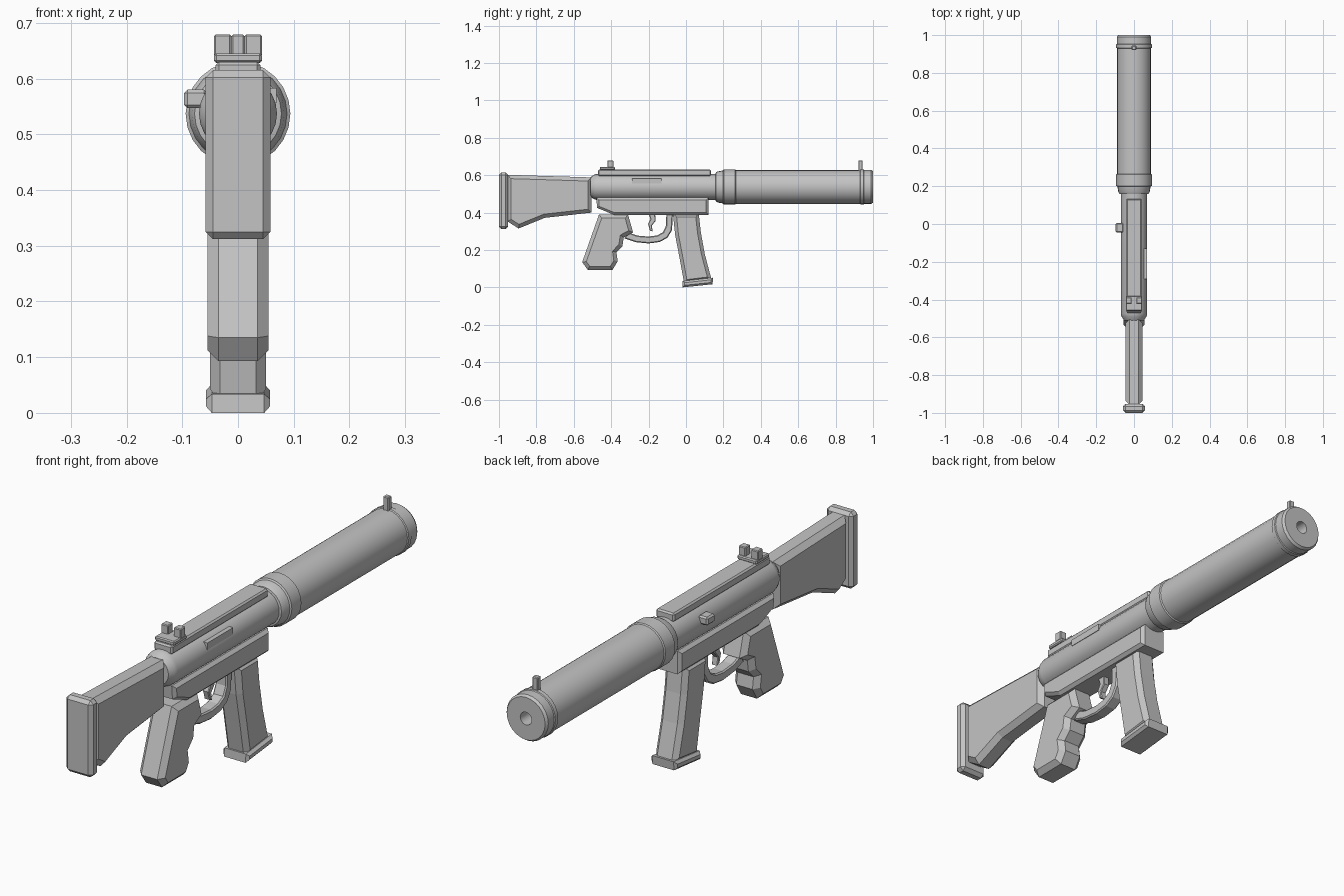
import bpy, bmesh, math

if "Cube" in bpy.data.objects:
    bpy.data.objects.remove(bpy.data.objects["Cube"])

grey = bpy.data.materials.new("matte_grey")
grey.diffuse_color = (0.55, 0.55, 0.55, 1)
grey.use_nodes = True
grey.node_tree.nodes["Principled BSDF"].inputs["Base Color"].default_value = grey.diffuse_color
AXIS_Z = 0.537   # height of the barrel axis


def finish(name, bm, smooth=False):
    bmesh.ops.recalc_face_normals(bm, faces=bm.faces[:])
    me = bpy.data.meshes.new(name)
    bm.to_mesh(me)
    bm.free()
    me.materials.append(grey)
    ob = bpy.data.objects.new(name, me)
    bpy.context.collection.objects.link(ob)
    if smooth:
        bpy.ops.object.select_all(action='DESELECT')
        ob.select_set(True)
        bpy.context.view_layer.objects.active = ob
        bpy.ops.object.shade_smooth_by_angle(angle=math.radians(32))
    return ob


def plate(name, pts, half, bevel=0.0):
    """Side profile (y, z) extruded across x, with chamfered side rims."""
    bm = bmesh.new()
    a = [bm.verts.new((-half, y, z)) for y, z in pts]
    b = [bm.verts.new((half, y, z)) for y, z in pts]
    n = len(pts)
    caps = [bm.faces.new(a), bm.faces.new(b[::-1])]
    for i in range(n):
        j = (i + 1) % n
        bm.faces.new((a[i], b[i], b[j], a[j]))
    bmesh.ops.recalc_face_normals(bm, faces=bm.faces[:])
    if bevel:
        rims = list({e for f in caps for e in f.edges})
        bmesh.ops.bevel(bm, geom=rims, offset=bevel, segments=1,
                        affect='EDGES', clamp_overlap=True)
    return finish(name, bm)


def box(name, lo, hi, bevel=0.0):
    bm = bmesh.new()
    bmesh.ops.create_cube(bm, size=1)
    for v in bm.verts:
        v.co = [(l + h) / 2 + c * (h - l) for l, h, c in zip(lo, hi, v.co)]
    if bevel:
        bmesh.ops.bevel(bm, geom=bm.edges[:], offset=bevel, segments=1, affect='EDGES')
    return finish(name, bm)


def lathe(name, profile, sides=24):
    """Turn (y, radius) points around the barrel axis; ends are capped."""
    bm = bmesh.new()
    rings = []
    for y, r in profile:
        rings.append([bm.verts.new((r * math.cos(2 * math.pi * i / sides), y,
                                    AXIS_Z + r * math.sin(2 * math.pi * i / sides)))
                      for i in range(sides)])
    for p, q in zip(rings, rings[1:]):
        for i in range(sides):
            j = (i + 1) % sides
            bm.faces.new((p[i], p[j], q[j], q[i]))
    bm.faces.new(rings[0])
    bm.faces.new(rings[-1])
    return finish(name, bm, True)


# Barrel shroud with collars and recessed bore
lathe("barrel_shroud", [(0.155, 0.06), (0.16, 0.078), (0.17, 0.083), (0.198, 0.088),
                        (0.202, 0.094), (0.262, 0.094), (0.266, 0.09), (0.93, 0.09),
                        (0.933, 0.094), (0.95, 0.094), (0.953, 0.091), (0.99, 0.091),
                        (1.0, 0.084), (1.0, 0.025), (0.9, 0.025)])

# Tubular upper receiver
lathe("receiver_tube", [(-0.51, 0.053), (-0.49, 0.066), (-0.475, 0.07), (0.16, 0.07)])

# Lower receiver
plate("lower_receiver", [(-0.48, 0.48), (0.12, 0.48), (0.12, 0.388),
                         (-0.385, 0.388), (-0.475, 0.425)], 0.058, 0.012)

# Top rail and sights
box("top_rail", (-0.04, -0.47, 0.595), (0.04, 0.133, 0.63), 0.006)
box("rear_sight_base", (-0.043, -0.46, 0.628), (0.043, -0.38, 0.645), 0.004)
for side, s in (("left", -1), ("right", 1)):
    x = sorted((s * 0.012, s * 0.043))
    box("rear_sight_" + side, (x[0], -0.42, 0.64), (x[1], -0.388, 0.679), 0.003)
box("front_sight", (-0.012, 0.922, 0.615), (0.012, 0.944, 0.679), 0.003)

# Charging handle on the left, ejection port cover on the right
box("charging_handle", (-0.097, -0.045, 0.547), (-0.055, 0.005, 0.58), 0.006)
box("ejection_port", (0.05, -0.29, 0.556), (0.0695, -0.13, 0.583))

# Shoulder stock and butt pad
plate("stock", [(-0.955, 0.602), (-0.505, 0.588), (-0.505, 0.40), (-0.755, 0.372),
                (-0.895, 0.315), (-0.955, 0.353)], 0.045, 0.02)
box("butt_pad", (-0.058, -1.0, 0.312), (0.058, -0.952, 0.615), 0.013)

# Pistol grip with finger grooves
plate("pistol_grip", [(-0.465, 0.39), (-0.31, 0.39), (-0.283, 0.294), (-0.333, 0.267),
                      (-0.34, 0.22), (-0.372, 0.187), (-0.365, 0.14), (-0.393, 0.093),
                      (-0.525, 0.093), (-0.555, 0.135)], 0.055, 0.02)

# Trigger guard: a bent strip between an outer and an inner line
outer = [(-0.33, 0.262), (-0.27, 0.242), (-0.2, 0.235), (-0.14, 0.243),
         (-0.1, 0.265), (-0.075, 0.305), (-0.07, 0.395)]
inner = [(-0.105, 0.395), (-0.107, 0.33), (-0.123, 0.295), (-0.155, 0.278),
         (-0.2, 0.272), (-0.26, 0.277), (-0.31, 0.295)]
plate("trigger_guard", outer + inner, 0.025, 0.005)

# Trigger
plate("trigger", [(-0.2, 0.395), (-0.165, 0.395), (-0.163, 0.355), (-0.183, 0.33),
                  (-0.178, 0.298), (-0.193, 0.305), (-0.203, 0.34), (-0.19, 0.365)],
      0.013, 0.003)

# Curved magazine and its floor plate
plate("magazine", [(-0.07, 0.395), (0.068, 0.395), (0.08, 0.29), (0.1, 0.18),
                   (0.137, 0.04), (-0.01, 0.022), (-0.035, 0.16), (-0.058, 0.28)],
      0.05, 0.018)
plate("magazine_floor", [(-0.02, 0.0), (0.142, 0.017), (0.145, 0.052), (-0.018, 0.034)],
      0.057, 0.01)
